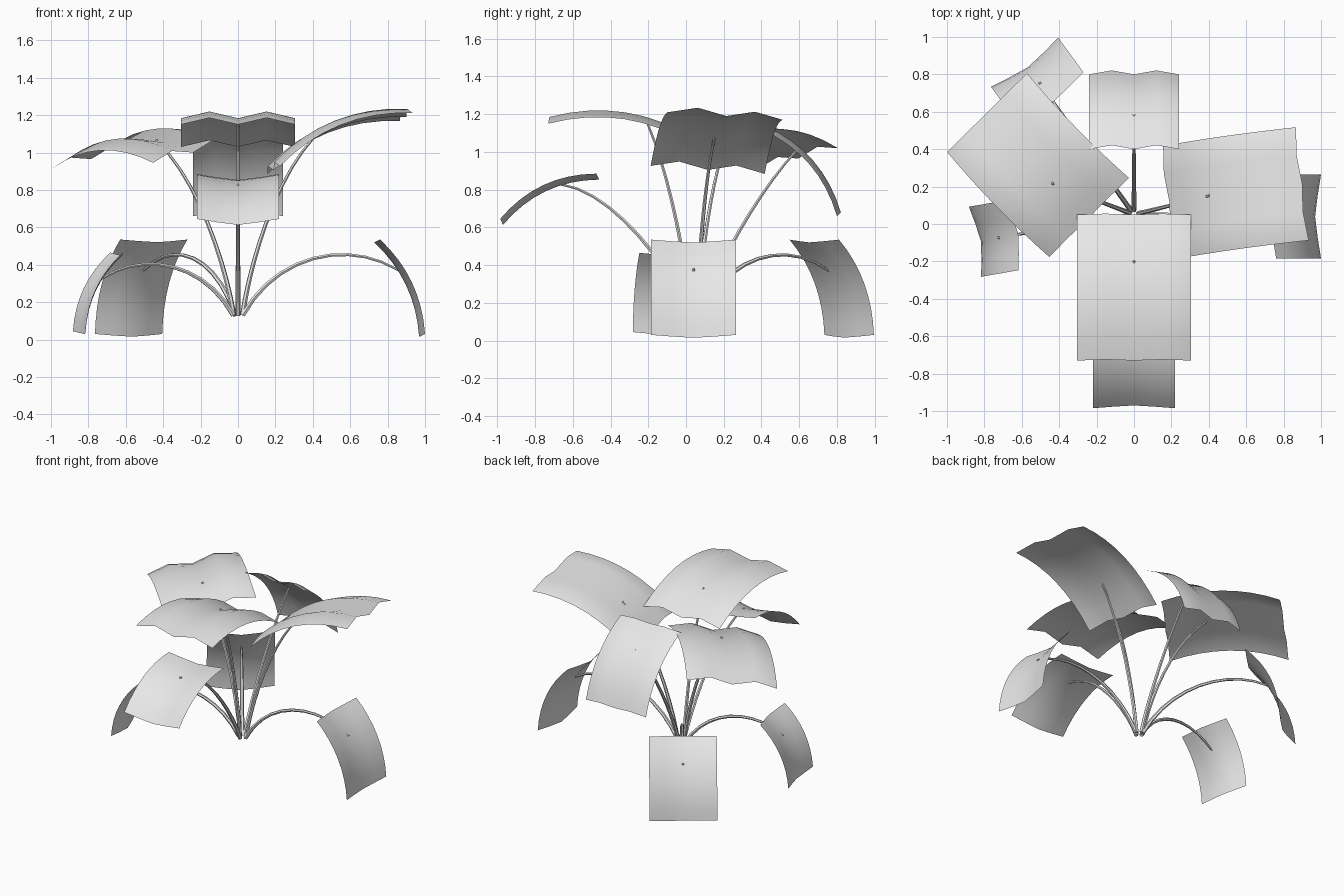
import bpy
import bmesh
from mathutils import Vector, Matrix

cube = bpy.data.objects.get("Cube")
if cube:
    bpy.data.objects.remove(cube, do_unlink=True)

GREY = (0.8, 0.8, 0.8, 1.0)
grey = bpy.data.materials.new("pale_grey")
grey.use_nodes = True
grey.diffuse_color = GREY
grey.node_tree.nodes["Principled BSDF"].inputs["Base Color"].default_value = GREY

UP = Vector((0, 0, 1))
ROOT = Vector((0, 0.05, 0.13))
ROWS, COLS = 8, 4


def leaf(name, near, far, width, sag, fold, roll=0.0):
    """Arched, pleated sheet from near edge to far edge; returns the stem joint."""
    near, far = Vector(near), Vector(far)
    chord = far - near
    along = chord.normalized()
    side = UP.cross(along).normalized()
    side.rotate(Matrix.Rotation(roll, 3, along))
    normal = along.cross(side)

    def point(t, col):
        arch = 4 * sag * t * (1 - t)
        return near + chord * t + side * width * (col / COLS - 0.5) + normal * (arch + fold[col])

    bm = bmesh.new()
    grid = [[bm.verts.new(point(r / ROWS, c)) for c in range(COLS + 1)] for r in range(ROWS + 1)]
    for r in range(ROWS):
        for c in range(COLS):
            face = bm.faces.new((grid[r][c], grid[r + 1][c], grid[r + 1][c + 1], grid[r][c + 1]))
            face.smooth = True
    mesh = bpy.data.meshes.new(name)
    bm.to_mesh(mesh)
    bm.free()
    mesh.materials.append(grey)
    bpy.context.collection.objects.link(bpy.data.objects.new(name, mesh))
    return point(0.34, COLS // 2) + normal * 0.003


def stem(name, tip, bend):
    """Tapered tube from the root to the leaf; bend = (reach, height) of two handles."""
    flat = Vector((tip.x - ROOT.x, tip.y - ROOT.y, 0))
    start = ROOT + flat.normalized() * 0.025
    span = tip - start
    handles = [Vector((start.x + span.x * f, start.y + span.y * f, z)) for f, z in bend]
    curve = bpy.data.curves.new(name, "CURVE")
    curve.dimensions = "3D"
    curve.resolution_u = 10
    curve.bevel_depth = 0.014
    curve.bevel_resolution = 1
    curve.use_fill_caps = True
    spline = curve.splines.new("BEZIER")
    spline.bezier_points.add(1)
    for p, co, handle, radius in zip(spline.bezier_points, (start, tip), handles, (1.0, 0.5)):
        p.handle_left_type = p.handle_right_type = "FREE"
        p.co = co
        p.handle_left = p.handle_right = handle
        p.radius = radius
    curve.materials.append(grey)
    obj = bpy.data.objects.new(name, curve)
    bpy.context.collection.objects.link(obj)
    bpy.ops.object.select_all(action="DESELECT")
    obj.select_set(True)
    bpy.context.view_layer.objects.active = obj
    bpy.ops.object.convert(target="MESH")
    bpy.ops.object.shade_smooth_by_angle()


# Cross-section pleats: double ridge for upper leaves, shallow gutter for lower ones
RIDGED = (0, 0.036, 0, 0.036, 0)
RIDGED_SMALL = (0, 0.028, 0, 0.028, 0)
GUTTER = (0, -0.02, -0.035, -0.02, 0)

# Stem bends
UPRIGHT = ((0.1, 0.4), (0.45, 0.85))
LEANING = ((0.15, 0.38), (0.6, 0.79))
DROOPING = ((0.21, 0.45), (0.67, 0.54))
DROOPING_LOW = ((0.21, 0.4), (0.67, 0.48))

# name, near edge, far edge, width, arch, pleats, roll, stem bend
PLANT = [
    ("upper_front", (0, 0.05, 1.03), (0, -0.73, 1.15), 0.61, 0.085, RIDGED, 0, UPRIGHT),
    ("upper_left", (0.19, 0.115, 0.905), (0.9, 0.215, 1.19), 0.61, 0.085, RIDGED, -0.075, UPRIGHT),
    ("upper_right", (-0.24, 0.035, 1.0), (-0.785, 0.595, 0.965), 0.61, 0.085, RIDGED, -0.18, UPRIGHT),
    ("upper_back", (0, 0.4, 1.12), (0, 0.8, 0.66), 0.48, 0.07, RIDGED_SMALL, 0, LEANING),
    ("lower_front", (0, -0.475, 0.885), (0, -0.985, 0.645), 0.44, 0.065, GUTTER, 0, LEANING),
    ("lower_left", (0.76, 0.04, 0.535), (1.0, 0.04, 0.03), 0.45, 0.055, GUTTER, 0, DROOPING),
    ("lower_back", (-0.45, 0.68, 0.535), (-0.585, 0.865, 0.03), 0.445, 0.055, GUTTER, 0, DROOPING),
    ("lower_right", (-0.65, -0.06, 0.465), (-0.85, -0.095, 0.045), 0.38, 0.047, GUTTER, 0, DROOPING_LOW),
]

for name, near, far, width, sag, fold, roll, bend in PLANT:
    joint = leaf(name + "_leaf", near, far, width, sag, fold, roll)
    stem(name + "_stem", joint, bend)
